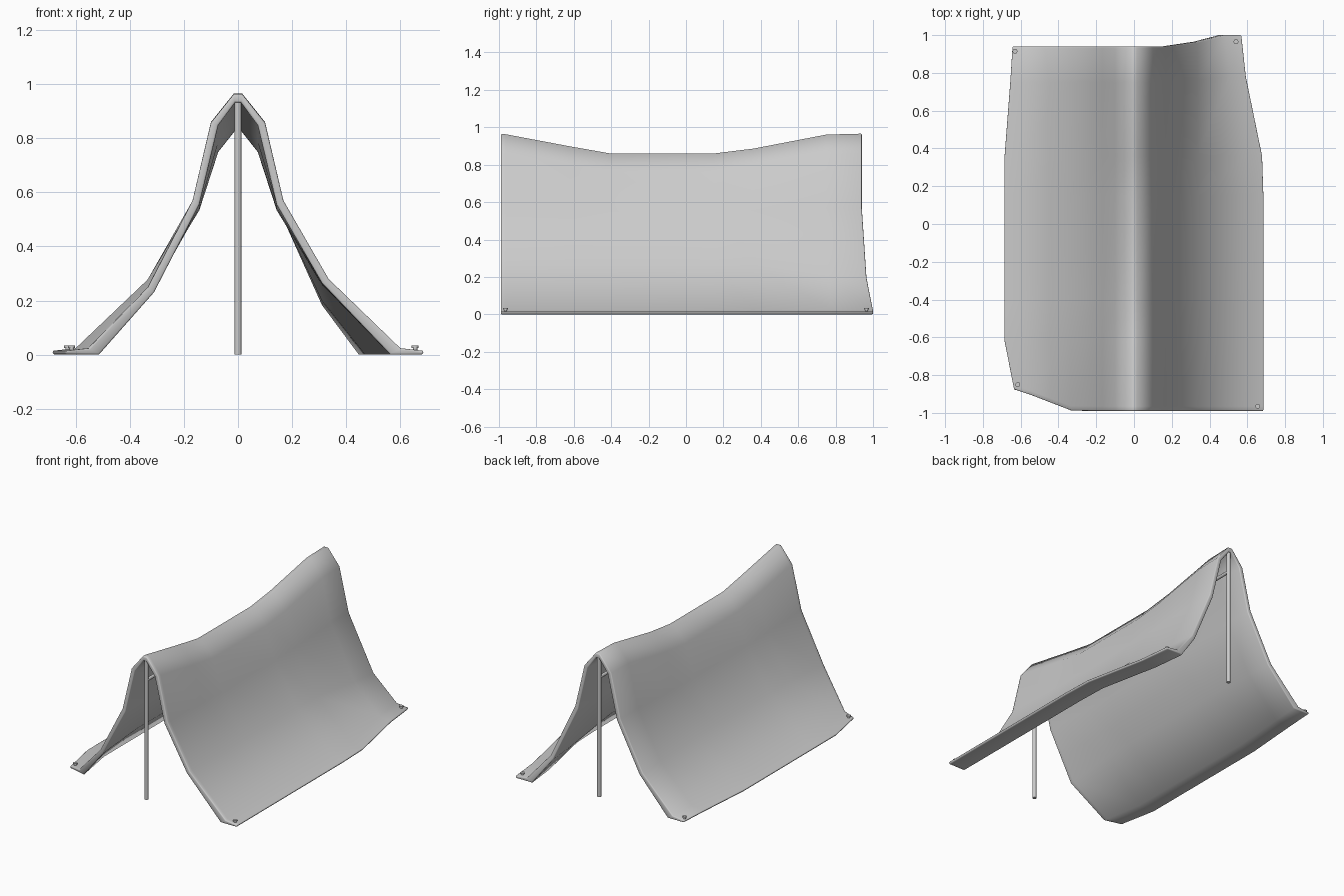
import bpy, bmesh, math
from mathutils import Vector

if "Cube" in bpy.data.objects:
    bpy.data.objects.remove(bpy.data.objects["Cube"])

# half cross-sections of the cloth (x, z) from ridge to ground flap
OUTER = [(0.015, .966), (.10, .86), (.168, .57), (.335, .28), (.60, .024), (.687, .014)]
INNER = [(0.010, .935), (.073, .85), (.143, .555), (.31, .265), (.563, 0), (.682, 0)]
SAG = [1, .95, .2, .05, 0, 0]          # how much each column follows the ridge sag
# rows: y, ridge sag, left pull-in, right pull-in
ROWS = [(-.99, .002, .05, 0), (-.965, .003, .045, 0), (-.62, .068, 0, 0), (-.41, .105, 0, 0),
        (.15, .106, 0, 0), (.36, .08, 0, .007), (.75, .005, .03, .093), (.94, 0, .042, .117)]
# y shifts of the two pulled corners, per column
FRONT_LEFT = [0, 0, 0, .002, .085, .115]
BACK_RIGHT = [0, 0, 0, .025, .06, .06]


def section(half, row):
    y, sag, left, right = row
    pts = []
    for side, pull in ((-1, left), (1, right)):
        line = []
        for i, (x, z) in enumerate(half):
            px = x - (pull if i >= 4 else 0)
            pz = z - sag * SAG[i] - (.7 * pull if i == 3 else 0)
            py = y
            if side < 0 and y < -.9:
                py += FRONT_LEFT[i]
            if side > 0 and y > .7:
                py += BACK_RIGHT[i] * (1 if y > .9 else .5)
            line.append(Vector((side * px, py, max(pz, 0))))
        pts += line[::-1] if side < 0 else line
    return pts


def smooth(ob, angle):
    bpy.ops.object.select_all(action='DESELECT')
    ob.select_set(True)
    bpy.context.view_layer.objects.active = ob
    bpy.ops.object.shade_smooth_by_angle(angle=math.radians(angle))


# draped cloth: closed loops (outer + inner) bridged along y
bm = bmesh.new()
loops = []
for row in ROWS:
    pts = section(OUTER, row) + section(INNER, row)[::-1]
    loops.append([bm.verts.new(p) for p in pts])
n = len(loops[0])
for a, b in zip(loops, loops[1:]):
    for i in range(n):
        j = (i + 1) % n
        bm.faces.new((a[i], a[j], b[j], b[i]))
for lp in (loops[0], loops[-1]):
    for i in range(n // 2 - 1):
        bm.faces.new((lp[i], lp[i + 1], lp[n - 2 - i], lp[n - 1 - i]))
bmesh.ops.recalc_face_normals(bm, faces=bm.faces)
# soften the rim
rim = [e for e in bm.edges if len(e.link_faces) == 2 and e.calc_face_angle() > math.radians(62)]
bmesh.ops.bevel(bm, geom=rim, offset=.006, segments=2, profile=.5, affect='EDGES', clamp_overlap=True)
me = bpy.data.meshes.new("cloth")
bm.to_mesh(me)
bm.free()
cloth = bpy.data.objects.new("cloth", me)
bpy.context.collection.objects.link(cloth)
smooth(cloth, 60)


def rod(name, start, end, r, sides=12):
    start, end = Vector(start), Vector(end)
    d = end - start
    bpy.ops.mesh.primitive_cylinder_add(vertices=sides, radius=r, depth=d.length, location=(start + end) / 2)
    ob = bpy.context.object
    ob.name = name
    ob.rotation_euler = d.to_track_quat('Z', 'Y').to_euler()
    smooth(ob, 40)
    return ob


# upright poles and ridge beam
rod("front_pole", (0, -.972, 0), (0, -.972, .945), .013)
rod("back_pole", (0, .922, 0), (0, .922, .945), .013)
rod("ridge_beam", (0, -.972, .80), (0, .922, .80), .011)

# corner pegs
for k, (x, y) in enumerate([(-.63, .915), (.54, .965), (-.615, -.85), (.655, -.965)]):
    rod(f"peg_shaft_{k}", (x, y, .002), (x, y, .028), .008)
    rod(f"peg_head_{k}", (x, y, .025), (x, y, .033), .013)
